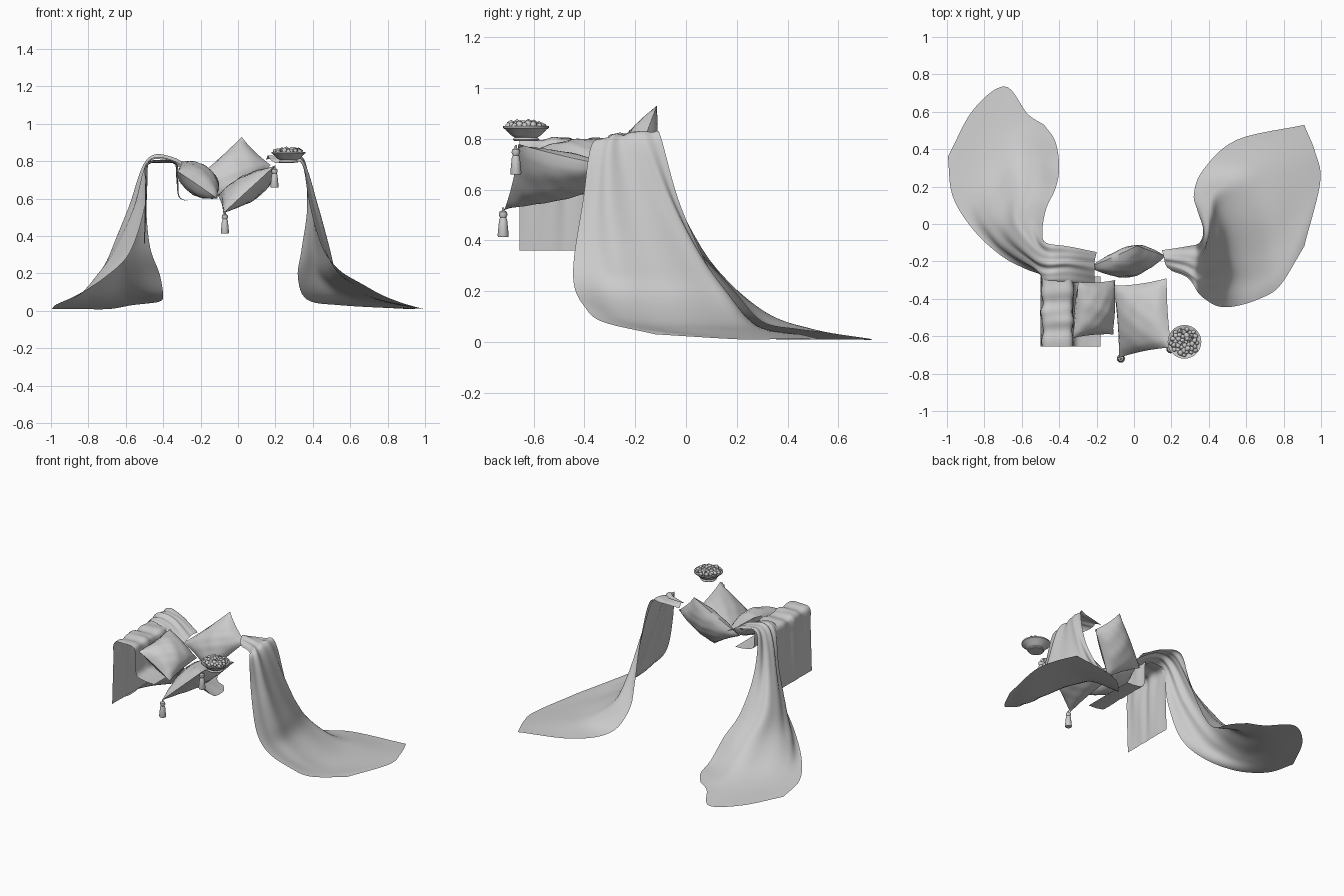
import bpy, bmesh, math, random
from mathutils import Vector

if "Cube" in bpy.data.objects:
    bpy.data.objects.remove(bpy.data.objects["Cube"])

random.seed(4)
grey = bpy.data.materials.new("pale_grey_fabric")
grey.diffuse_color = (0.6, 0.6, 0.6, 1)
grey.use_nodes = True
grey.node_tree.nodes["Principled BSDF"].inputs["Base Color"].default_value = grey.diffuse_color


def finish(bm, name, angle=40):
    me = bpy.data.meshes.new(name)
    bm.to_mesh(me)
    bm.free()
    me.materials.append(grey)
    ob = bpy.data.objects.new(name, me)
    bpy.context.collection.objects.link(ob)
    bpy.ops.object.select_all(action='DESELECT')
    ob.select_set(True)
    bpy.context.view_layer.objects.active = ob
    bpy.ops.object.shade_smooth_by_angle(angle=math.radians(angle))
    return ob


def spline(pts, t):
    """Catmull-Rom point at t in 0..1 along a list of points"""
    n = len(pts) - 1
    s = min(t * n, n - 1e-6)
    i = int(s)
    f = s - i
    b, c = pts[i], pts[i + 1]
    a = pts[i - 1] if i > 0 else b * 2 - c
    d = pts[i + 2] if i + 2 <= n else c * 2 - b
    return 0.5 * (2 * b + (c - a) * f + (2 * a - 5 * b + 4 * c - d) * f * f
                  + (3 * b - a - 3 * c + d) * f ** 3)


def grid_mesh(bm, nu, nv, func):
    rows = [[bm.verts.new(func(i / nu, j / nv)) for j in range(nv + 1)] for i in range(nu + 1)]
    for i in range(nu):
        for j in range(nv):
            bm.faces.new((rows[i][j], rows[i + 1][j], rows[i + 1][j + 1], rows[i][j + 1]))


def cloth(name, rows, fold, nu=48, nv=36):
    """Loose sheet through rows of points, with folds running down its length"""
    rows = [[Vector(p) for p in r] for r in rows]

    def base(u, v):
        return spline([spline(r, v) for r in rows], u)

    def point(u, v):
        e = 0.004
        p = base(u, v)
        du = base(min(u + e, 1), v) - base(max(u - e, 0), v)
        dv = base(u, min(v + e, 1)) - base(u, max(v - e, 0))
        n = du.cross(dv).normalized()
        amp = 0
        if v not in (0, 1):
            amp = fold * math.sin(math.pi * min(1, u * 1.05 + 0.08)) * math.sin(math.pi * v) ** 0.5
        w = math.sin(15 * v + 3 * u) + 0.6 * math.sin(27 * v - 5 * u + 1) + 0.4 * math.sin(14 * u + 6 * v)
        p = p + n * amp * w
        p.z = max(p.z, 0.004)
        return p

    bm = bmesh.new()
    grid_mesh(bm, nu, nv, point)
    bm.normal_update()
    if sum(f.normal.z * f.calc_area() for f in bm.faces) < 0:
        bmesh.ops.reverse_faces(bm, faces=bm.faces[:])
    return finish(bm, name, 60)


# Long drapes that fall from the seat and pool on the floor
cloth("right_drape", [
    [(.15, -.14, .81), (.16, -.18, .83), (.17, -.22, .81), (.20, -.25, .79)],
    [(.28, -.12, .82), (.27, -.19, .82), (.27, -.25, .81), (.29, -.29, .79)],
    [(.35, -.10, .81), (.35, -.20, .80), (.35, -.30, .79), (.345, -.37, .78)],
    [(.37, -.03, .56), (.40, -.10, .56), (.42, -.30, .56), (.385, -.405, .56)],
    [(.34, .07, .33), (.43, .02, .34), (.48, -.26, .34), (.45, -.44, .34)],
    [(.32, .16, .18), (.46, .13, .19), (.53, -.20, .20), (.54, -.44, .22)],
    [(.37, .29, .06), (.60, .21, .08), (.69, -.16, .09), (.67, -.40, .14)],
    [(.55, .45, .03), (.76, .29, .04), (.82, -.06, .045), (.78, -.33, .08)],
    [(.91, .53, .01), (.97, .38, .012), (.995, .22, .01), (.91, -.12, .03)]], 0.006)
cloth("left_drape", [
    [(-.20, -.15, .74), (-.21, -.20, .74), (-.21, -.27, .72), (-.21, -.33, .68)],
    [(-.35, -.12, .81), (-.35, -.18, .82), (-.35, -.24, .81), (-.35, -.31, .79)],
    [(-.47, -.10, .81), (-.48, -.17, .81), (-.48, -.24, .80), (-.48, -.30, .79)],
    [(-.49, -.04, .57), (-.56, -.09, .57), (-.57, -.19, .55), (-.50, -.27, .55)],
    [(-.47, .08, .34), (-.62, .04, .36), (-.68, -.10, .32), (-.58, -.24, .31)],
    [(-.42, .19, .20), (-.60, .19, .21), (-.76, .02, .18), (-.71, -.17, .18)],
    [(-.40, .30, .08), (-.60, .34, .10), (-.80, .16, .09), (-.86, -.03, .085)],
    [(-.42, .44, .05), (-.60, .50, .05), (-.80, .38, .04), (-.97, .15, .035)],
    [(-.48, .53, .04), (-.57, .59, .03), (-.69, .735, .01), (-.86, .61, .01), (-.995, .36, .01)]], 0.007)

# Throw laid over the arm, down to the seat
arm = [(-.50, .36), (-.495, .52), (-.49, .68), (-.485, .785), (-.41, .80), (-.335, .79),
       (-.325, .71), (-.315, .61), (-.25, .585), (-.18, .58)]
cloth("arm_throw", [[(x, y, z) for y in (-.655, -.53, -.42, -.28)] for x, z in arm], 0.006, 54, 24)


def pillow(name, corners, thick):
    """Plump cushion between four corners with pinched tips"""
    a, b, c, d = [Vector(p) for p in corners]
    n = (c - a).cross(d - b).normalized()
    bm = bmesh.new()
    for side in (1, -1):
        def point(u, v):
            s, t = 2 * u - 1, 2 * v - 1
            pu = (1 + s * (1 - 0.05 * (1 - t * t))) / 2
            pv = (1 + t * (1 - 0.05 * (1 - s * s))) / 2
            p = a.lerp(b, pu).lerp(d.lerp(c, pu), pv)
            h = max(0, (1 - s * s) * (1 - t * t)) ** 0.55
            crease = 1 + 0.06 * math.sin(9 * s + 4 * t) * math.sin(7 * t)
            return p + n * side * thick * h * crease
        grid_mesh(bm, 16, 16, point)
    bmesh.ops.remove_doubles(bm, verts=bm.verts[:], dist=0.0005)
    bmesh.ops.recalc_face_normals(bm, faces=bm.faces[:])
    return finish(bm, name, 50)


# Scatter cushions
pillow("arm_cushion", [(-.11, -.59, .60), (-.10, -.30, .65), (-.30, -.31, .80), (-.33, -.61, .75)], .08)
pillow("back_cushion", [(-.02, -.28, .56), (.175, -.17, .78), (.02, -.115, .93), (-.25, -.235, .69)], .068)
pillow("front_cushion", [(-.08, -.715, .52), (.20, -.66, .78), (.175, -.29, .69), (-.11, -.33, .62)], .07)


def lathe(name, profile, centre, n=24):
    cx, cy = centre
    bm = bmesh.new()
    rings = [[bm.verts.new((cx + r * math.cos(2 * math.pi * k / n), cy + r * math.sin(2 * math.pi * k / n), z))
              for k in range(n)] for r, z in profile]
    for lo, hi in zip(rings, rings[1:]):
        for k in range(n):
            bm.faces.new((lo[k], lo[(k + 1) % n], hi[(k + 1) % n], hi[k]))
    bm.faces.new(rings[0][::-1])
    bm.faces.new(rings[-1])
    return finish(bm, name, 35)


# Tassels hanging from the front corners
for side, x, y, top in (("left", -.07, -.72, .53), ("right", .195, -.67, .775)):
    lathe(side + "_tassel", [(.004, top), (.005, top - .012), (.015, top - .018), (.017, top - .030),
                             (.012, top - .040), (.016, top - .050), (.022, top - .11), (.020, top - .116)][::-1],
          (x, y), 12)

# Bowl with a heap of snacks
BX, BY = .27, -.63
lathe("bowl", [(.048, .792), (.052, .797), (.046, .806), (.062, .816), (.080, .836), (.090, .842), (.090, .850),
               (.083, .850), (.06, .836)], (BX, BY), 28)
bm = bmesh.new()
for k in range(40):
    r = .074 * math.sqrt((k + .5) / 40)
    t = k * 2.39996
    made = bmesh.ops.create_icosphere(bm, subdivisions=1, radius=random.uniform(.013, .019))
    z = .848 + .014 * (1 - (r / .08) ** 2) + random.uniform(-.005, .004)
    for v in made["verts"]:
        v.co *= random.uniform(.7, 1.1)
        v.co += Vector((BX + r * math.cos(t), BY + r * math.sin(t), z))
finish(bm, "snacks", 60)
